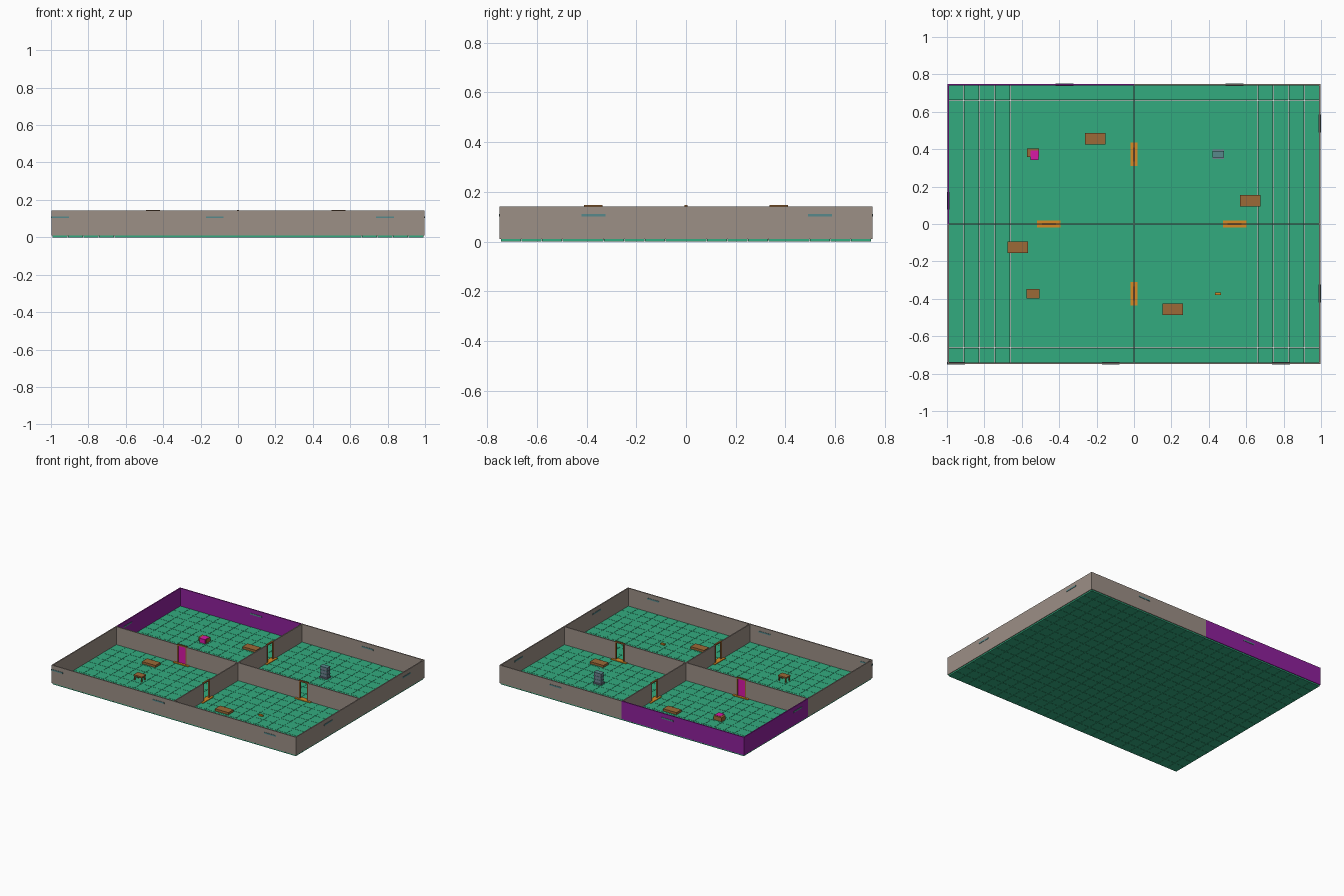
import bpy, bmesh
from mathutils import Matrix, Vector

if "Cube" in bpy.data.objects:
    bpy.data.objects.remove(bpy.data.objects["Cube"])

P = 0.0828            # tile pitch
HX, HY = 12 * P, 9 * P  # half plan size (24 x 18 tiles)
FLOOR, TOP, T = 0.01, 0.142, 0.008


def mat(name, rgb):
    m = bpy.data.materials.new(name)
    m.diffuse_color = [(c / 255) ** 2.2 for c in rgb] + [1]
    m.use_nodes = True
    m.node_tree.nodes["Principled BSDF"].inputs["Base Color"].default_value = m.diffuse_color
    return m


GREEN = mat("floor_green", (54, 170, 126))
STONE = mat("wall_stone", (155, 142, 133))
PURPLE = mat("wall_purple", (142, 38, 155))
ORANGE = mat("frame_orange", (214, 136, 42))
BROWN = mat("wood_brown", (155, 105, 58))
TEAL = mat("slot_teal", (88, 135, 138))
SLATE = mat("cabinet_slate", (110, 128, 142))
MAGENTA = mat("accent_magenta", (215, 30, 165))


def boxes(name, material, items):
    """One object from boxes given as (centre, size)."""
    bm = bmesh.new()
    for c, s in items:
        bmesh.ops.create_cube(bm, size=1, matrix=Matrix.Translation(c) @ Matrix.Diagonal((*s, 1)))
    me = bpy.data.meshes.new(name)
    bm.to_mesh(me)
    bm.free()
    me.materials.append(material)
    ob = bpy.data.objects.new(name, me)
    bpy.context.collection.objects.link(ob)
    return ob


def wall(name, material, along_x, fixed, a, b):
    """Wall run from a to b along one axis at a fixed position on the other."""
    mid, ln, z, h = (a + b) / 2, b - a, (FLOOR + TOP) / 2, TOP - FLOOR
    if along_x:
        return boxes(name, material, [((mid, fixed, z), (ln, T, h))])
    return boxes(name, material, [((fixed, mid, z), (T, ln, h))])


def oriented(cx, cy, along_x, parts):
    """Place (offset along, z, length, depth, height) boxes along x or y."""
    out = []
    for o, z, l, d, h in parts:
        if along_x:
            out.append(((cx + o, cy, z), (l, d, h)))
        else:
            out.append(((cx, cy + o, z), (d, l, h)))
    return out


# floor tiles
floor = boxes("floor_tiles", GREEN,
              [((-HX + P / 2, -HY + P / 2, FLOOR / 2), (P * 0.98, P * 0.98, FLOOR))])
for n, off in ((24, (P, 0, 0)), (18, (0, P, 0))):
    arr = floor.modifiers.new("array", 'ARRAY')
    arr.count = n
    arr.use_relative_offset = False
    arr.use_constant_offset = True
    arr.constant_offset_displace = off

# outer walls; the back left room is purple
e = T / 2
wall("front_wall", STONE, True, -HY, -HX - e, HX + e)
wall("right_wall", STONE, False, HX, -HY, HY)
wall("back_wall", STONE, True, HY, 0, HX + e)
wall("left_wall", STONE, False, -HX, -HY, 0)
wall("back_purple_wall", PURPLE, True, HY, -HX - e, 0)
wall("left_purple_wall", PURPLE, False, -HX, 0, HY)

# doorways and the inner walls between them
DW = 0.075
doors = {True: (-5.5 * P, 6.5 * P), False: (-4.5 * P, 4.5 * P)}
for along_x, half in ((True, HX), (False, HY)):
    d0, d1 = doors[along_x]
    g = DW / 2
    for i, (a, b) in enumerate(((-half, d0 - g), (d0 + g, d1 - g), (d1 + g, half))):
        wall(f"inner_wall_{'x' if along_x else 'y'}_{i}", STONE, along_x, 0, a, b)
    for d in (d0, d1):
        cx, cy = (d, 0) if along_x else (0, d)
        boxes("door_frame", BROWN, oriented(cx, cy, along_x, [
            (-g + 0.004, 0.076, 0.008, 0.012, 0.132),
            (g - 0.004, 0.076, 0.008, 0.012, 0.132),
            (0, 0.142, DW, 0.012, 0.009)]))
        boxes("door_threshold", ORANGE, oriented(cx, cy, along_x, [
            (0, FLOOR + 0.002, 0.125, 0.04, 0.005)]))
boxes("closed_door", MAGENTA, [((-5.5 * P, 0, 0.075), (0.06, 0.006, 0.125))])

# narrow slots through the outer walls
slots = [(x * P, -HY, True) for x in (-11.5, -1.5, 9.5)]
slots += [(x * P, HY, True) for x in (-4.5, 6.5)]
slots += [(-HX, 1.5 * P, False), (HX, 6.5 * P, False), (HX, -4.5 * P, False)]
for x, y, ax in slots:
    boxes("wall_slot", TEAL, oriented(x, y, ax, [(0, 0.107, 0.096, 0.013, 0.01)]))

# low wooden crates, one in each room
for x, y in ((-2.5, 5.5), (7.5, 1.5), (-7.5, -1.5), (2.5, -5.5)):
    boxes("low_crate", BROWN, [((x * P, y * P, 0.018), (0.11, 0.06, 0.017))])

# table in the front left room
tx, ty = -0.54, -4.5 * P
boxes("table_top", BROWN, [((tx, ty, 0.045), (0.068, 0.05, 0.01))])
boxes("table_legs", BROWN, [((tx + i * 0.028, ty + j * 0.019, 0.025), (0.007, 0.007, 0.032))
                            for i in (-1, 1) for j in (-1, 1)])

# chest with a coloured insert in the purple room
boxes("chest", BROWN, [((-0.54, 0.38, 0.025), (0.066, 0.045, 0.03))])
boxes("chest_insert", MAGENTA, [((-0.532, 0.368, 0.0255), (0.045, 0.05, 0.032))])

# upright cabinet in the back right room
boxes("cabinet", SLATE, [((0.45, 4.5 * P, 0.05), (0.056, 0.032, 0.08)),
                         ((0.45, 4.5 * P, 0.014), (0.062, 0.05, 0.008))])
boxes("cabinet_trim", TEAL, [((0.45, 4.5 * P, z), (0.062, 0.036, 0.005)) for z in (0.04, 0.065, 0.09)])

# small block in the front right room
boxes("small_block", ORANGE, [((0.45, -4.5 * P, 0.015), (0.032, 0.014, 0.01))])
